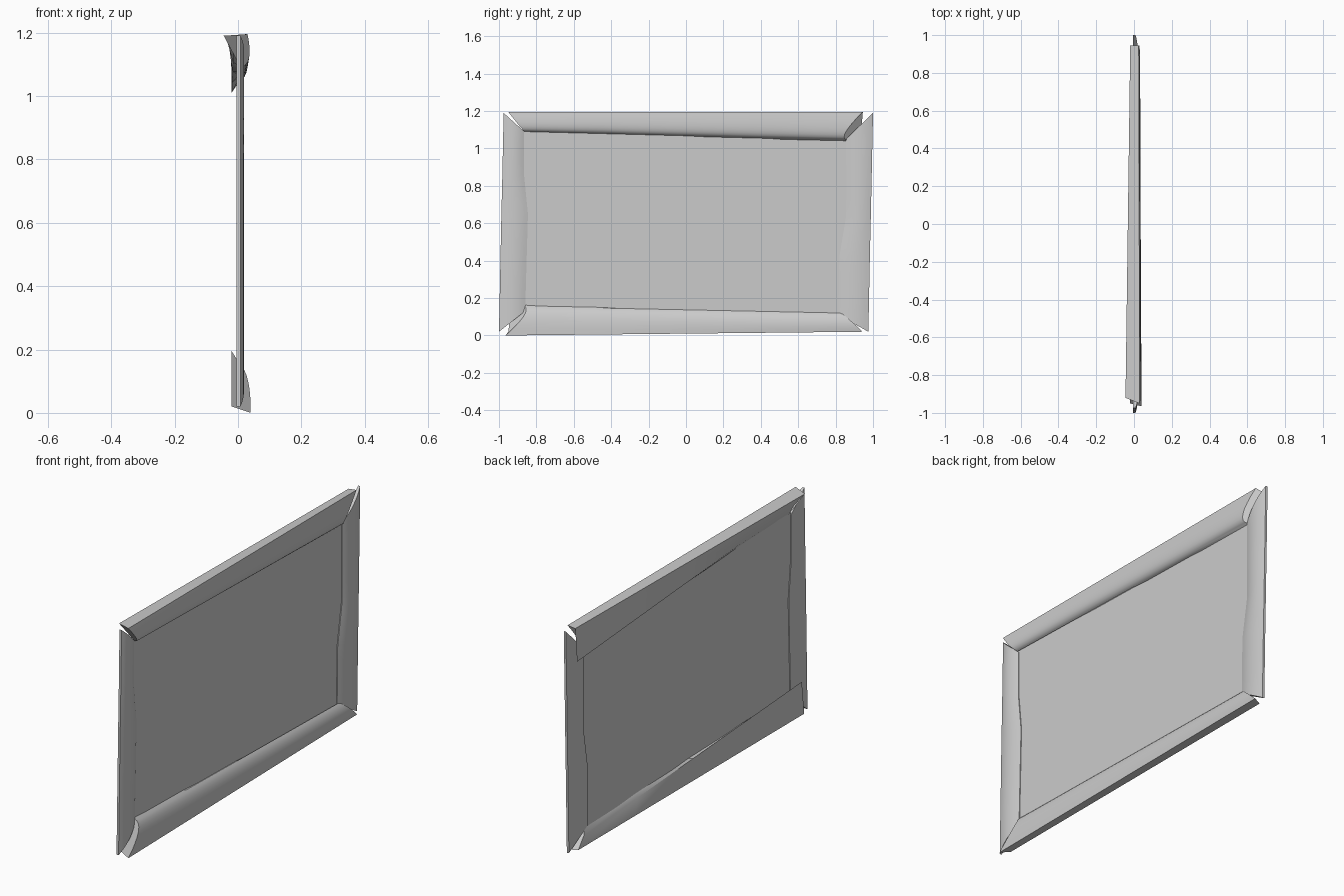
import bpy
import bmesh
from math import radians
from mathutils import Vector

cube = bpy.data.objects.get("Cube")
if cube:
    bpy.data.objects.remove(cube)

grey = bpy.data.materials.new("plain grey")
grey.use_nodes = True
colour = (0.6, 0.6, 0.6, 1)
grey.diffuse_color = colour
grey.node_tree.nodes["Principled BSDF"].inputs["Base Color"].default_value = colour


def finish(name, bm):
    bmesh.ops.recalc_face_normals(bm, faces=bm.faces)
    mesh = bpy.data.meshes.new(name)
    bm.to_mesh(mesh)
    bm.free()
    mesh.materials.append(grey)
    obj = bpy.data.objects.new(name, mesh)
    bpy.context.collection.objects.link(obj)
    bpy.ops.object.select_all(action="DESELECT")
    obj.select_set(True)
    bpy.context.view_layer.objects.active = obj
    return obj


def section(back_inner, back_outer, front_outer, front_mid, front_inner, arc=8):
    """Closed cross-section: flat back, rounded front through front_mid."""
    a, m, b = Vector(front_outer), Vector(front_mid), Vector(front_inner)
    c = 2 * m - (a + b) / 2
    ring = [Vector(back_inner), Vector(back_outer)]
    for i in range(arc + 1):
        t = i / arc
        ring.append(a * (1 - t) ** 2 + c * 2 * t * (1 - t) + b * t * t)
    return ring


def moulding(name, sections, steps=4):
    """Loft between cross-sections and cap both ends."""
    rings = []
    for first, second in zip(sections, sections[1:]):
        rings += [[p.lerp(q, i / steps) for p, q in zip(first, second)]
                  for i in range(steps)]
    rings.append(sections[-1])
    bm = bmesh.new()
    loops = [[bm.verts.new(p) for p in ring] for ring in rings]
    n = len(loops[0])
    for low, high in zip(loops, loops[1:]):
        for i in range(n):
            j = (i + 1) % n
            bm.faces.new((low[i], low[j], high[j], high[i]))
    bm.faces.new(loops[0])
    bm.faces.new(loops[-1])
    finish(name, bm)
    bpy.ops.object.shade_smooth_by_angle(angle=radians(35))


def side_section(outer, inner):
    """Thin side profile from the outer and inner (y, z) edges."""
    mid = [(o + i) / 2 for o, i in zip(outer, inner)]
    return section((-0.004, *inner), (-0.004, *outer), (0.008, *outer),
                   (0.019, *mid), (0.004, *inner))


# Top and bottom mouldings, twisted so that one end is wider at the back
moulding("top_moulding", [
    section((-0.015, -0.87, 1.14), (-0.045, -0.92, 1.19), (0.03, -0.95, 1.195),
            (0.035, -0.89, 1.12), (0.008, -0.865, 1.09)),
    section((-0.02, 0.93, 1.01), (-0.02, 0.945, 1.19), (0.025, 0.945, 1.195),
            (0.03, 0.855, 1.09), (0.003, 0.86, 1.045))])
moulding("bottom_moulding", [
    section((-0.02, -0.93, 0.195), (-0.02, -0.95, 0.02), (0.04, -0.965, 0),
            (0.032, -0.87, 0.1), (0.005, -0.86, 0.155)),
    section((-0.01, 0.86, 0.07), (-0.02, 0.92, 0.02), (0.028, 0.945, 0.02),
            (0.03, 0.885, 0.075), (0.006, 0.83, 0.12))])

# Side mouldings with slightly wavy inner edges
moulding("front_side_moulding", [
    side_section((-1, 0.02), (-0.86, 0.13)),
    side_section((-0.987, 0.65), (-0.845, 0.65)),
    side_section((-0.982, 0.85), (-0.865, 0.85)),
    side_section((-0.975, 1.19), (-0.865, 1.09))])
moulding("back_side_moulding", [
    side_section((0.975, 0.02), (0.815, 0.11)),
    side_section((0.983, 0.42), (0.82, 0.42)),
    side_section((0.988, 0.63), (0.855, 0.63)),
    side_section((1, 1.19), (0.855, 1.05))])

# Flat picture panel
bm = bmesh.new()
bm.faces.new([bm.verts.new((0, y, z)) for y, z in
              ((-0.87, 0.09), (0.865, 0.09), (0.865, 1.1), (-0.87, 1.1))])
finish("panel", bm)
